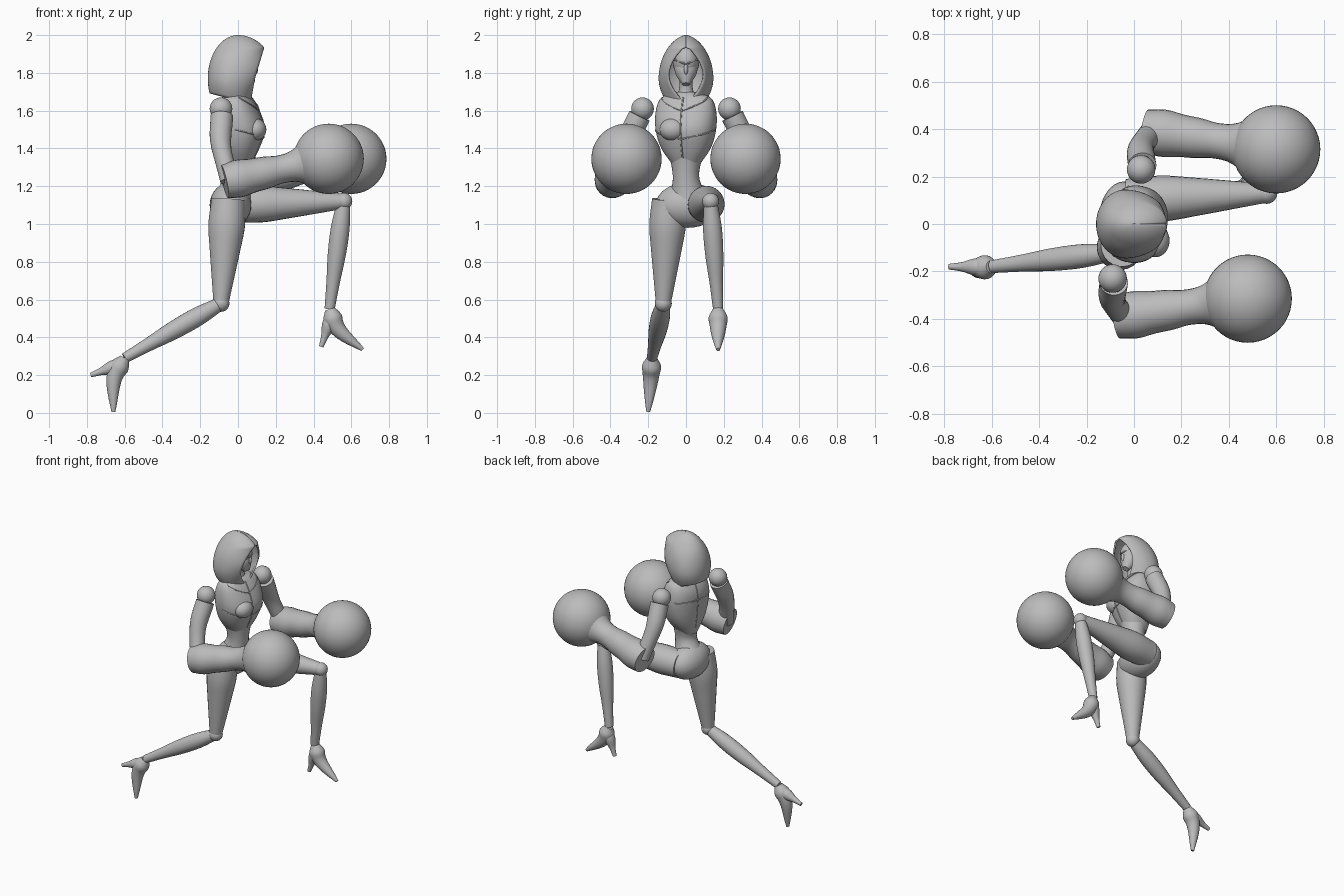
import bpy, bmesh, math
from mathutils import Vector, Matrix

if "Cube" in bpy.data.objects:
    bpy.data.objects.remove(bpy.data.objects["Cube"])

grey = bpy.data.materials.new("plain grey")
grey.use_nodes = True
grey.diffuse_color = (0.5, 0.5, 0.5, 1)
shader = next(node for node in grey.node_tree.nodes if node.type == "BSDF_PRINCIPLED")
shader.inputs["Base Color"].default_value = grey.diffuse_color


def finish(name, bm):
    """Turn a bmesh into a smooth shaded grey object."""
    bmesh.ops.recalc_face_normals(bm, faces=bm.faces)
    mesh = bpy.data.meshes.new(name)
    bm.to_mesh(mesh)
    bm.free()
    mesh.materials.append(grey)
    part = bpy.data.objects.new(name, mesh)
    bpy.context.collection.objects.link(part)
    bpy.ops.object.select_all(action="DESELECT")
    bpy.context.view_layer.objects.active = part
    part.select_set(True)
    bpy.ops.object.shade_smooth_by_angle(angle=math.radians(40))
    return part


def spline(values, t):
    """Smooth curve through evenly spaced numbers or vectors, t from 0 to 1."""
    padded = [values[0] * 2 - values[1], *values, values[-1] * 2 - values[-2]]
    i = min(int(t * (len(values) - 1)), len(values) - 2)
    u = t * (len(values) - 1) - i
    before, start, end, after = padded[i:i + 4]
    leave, arrive = (end - before) / 2, (after - start) / 2
    return (start + leave * u + ((end - start) * 3 - leave * 2 - arrive) * u ** 2
            + ((start - end) * 2 + leave + arrive) * u ** 3)


def skin(name, rings, closed=True):
    """Bridge rings of points; closed rings get capped ends."""
    bm = bmesh.new()
    loops = [[bm.verts.new(point) for point in ring] for ring in rings]
    count = len(loops[0])
    for lower, upper in zip(loops, loops[1:]):
        for i in range(count if closed else count - 1):
            j = (i + 1) % count
            bm.faces.new((lower[i], lower[j], upper[j], upper[i]))
    if closed:
        bm.faces.new(loops[0])
        bm.faces.new(loops[-1])
    return finish(name, bm)


def limb(name, path, radii, steps=20, sides=24):
    """Round tube along a smooth path, its radius following its own curve."""
    path = [Vector(point) for point in path]
    centres = [spline(path, i / steps) for i in range(steps + 1)]
    rings = []
    for i, centre in enumerate(centres):
        along = (centres[min(i + 1, steps)] - centres[max(i - 1, 0)]).normalized()
        side = along.cross(Vector((0, 1, 1))).normalized()
        up = along.cross(side)
        radius = spline(radii, i / steps)
        turns = [math.tau * k / sides for k in range(sides)]
        rings.append([centre + (side * math.cos(a) + up * math.sin(a)) * radius for a in turns])
    return skin(name, rings)


def ball(name, centre, size, segments=32):
    bm = bmesh.new()
    bmesh.ops.create_uvsphere(bm, u_segments=segments, v_segments=segments // 2, radius=1)
    bmesh.ops.scale(bm, vec=size, verts=bm.verts)
    bmesh.ops.translate(bm, vec=centre, verts=bm.verts)
    return finish(name, bm)


# Chest: height, half width, front depth and back depth from waist to neck
chest_rows = [Vector(row) for row in (
    (1.3, 0.06, 0.06, 0.08), (1.4, 0.13, 0.11, 0.1), (1.5, 0.16, 0.14, 0.11),
    (1.6, 0.16, 0.11, 0.11), (1.67, 0.13, 0.07, 0.08), (1.7, 0.04, 0.04, 0.04))]
chest_turn = Matrix.Rotation(math.radians(-12), 3, "Z")


def chest_point(t, angle):
    height, width, front, back = spline(chest_rows, t)
    c, s = math.cos(angle), math.sin(angle)
    x = math.copysign(abs(c) ** 0.85, c) * (front if c > 0 else back)
    y = math.copysign(abs(s) ** 0.85, s) * width
    return chest_turn @ Vector((x, y, height))


skin("chest", [[chest_point(i / 24, math.tau * k / 40) for k in range(40)] for i in range(25)])


def seam(name, low, high, first, last):
    """Fine cord over the chest from one height and angle to another."""
    path = [chest_point(low + (high - low) * i / 8, first + (last - first) * i / 8) for i in range(9)]
    limb(name, path, [0.004, 0.004], sides=6)


seam("front_seam", 0.1, 0.8, 0, 0)
seam("back_seam", 0.1, 0.8, math.pi, math.pi)
seam("back_cross_seam", 0.5, 0.5, 2, 4.3)
for side, label in ((-1, "right"), (1, "left")):
    ball(label + "_bust", (0.07 - 0.02 * side, 0.07 * side, 1.5), (0.06, 0.07, 0.06))
    seam(label + "_collar_seam", 0.6, 0.8, 0, 1.2 * side)
    seam(label + "_rib_seam", 0.3, 0.4, 0, 1.5 * side)

# Waist and hips
limb("abdomen", [(-0.03, 0.01, 1.13), (0, 0, 1.25), (0, 0, 1.37)], [0.1, 0.07, 0.09])
ball("pelvis", (-0.04, 0.01, 1.1), (0.11, 0.17, 0.12))

# Neck and masked head
limb("neck", [(0, 0, 1.66), (0.02, 0, 1.8)], [0.05, 0.035, 0.04])
ball("head", (0.01, 0, 1.86), (0.09, 0.07, 0.09))
limb("jaw", [(0.02, 0, 1.85), (0.07, 0, 1.74)], [0.065, 0.055, 0.02])
limb("mask_edge", [(0.06, -0.06, 1.87), (0.1, 0, 1.85), (0.06, 0.06, 1.87)], [0.006, 0.006], sides=8)
ball("nose", (0.09, 0, 1.82), (0.016, 0.012, 0.03), 16)

# Hood: a dome of arcs, pinched below, open towards the face
rings = []
for i in range(41):
    phi = math.radians(1 + 109 * i / 40)
    rise, reach = math.cos(phi), math.sin(phi)
    z = 1.77 + 0.23 * rise
    dip = max(0, -rise) / 6
    half_width = 0.145 * reach ** (1.2 if rise > 0 else 4)
    front = min(reach / 5, 0.09 + (z - 1.77) * 0.3)
    level = min(max((z - dip - 1.64) / 0.3, 0), 1)
    gap = max(0.095 * abs(math.sin(math.pi * level)) ** 0.8, half_width / 100)
    fold = math.asin(gap / half_width)
    back = 0.16 * reach
    middle = (front - back) / 2
    ring = []
    for k in range(49):
        a = (k / 24 - 1) * (math.pi - fold)
        c = -math.cos(a)
        x = middle + c * ((front - middle) / math.cos(fold) if c > 0 else middle + back)
        ring.append((x, half_width * math.sin(a), z - dip * (c + 1) / 2))
    rings.append(ring)
hood = skin("hood", rings, closed=False)
cloth = hood.modifiers.new("cloth thickness", "SOLIDIFY")
cloth.thickness = 0.01
cloth.offset = -1

# Arms: the left one reaches further forward than the right
for side, label in ((-1, "right"), (1, "left")):
    def place(x, y, z):
        return Vector((x + 0.06 * side, y * side, z))

    shoulder, elbow, fist = place(-0.03, 0.23, 1.61), place(0.015, 0.39, 1.23), place(0.54, 0.315, 1.345)
    ball(label + "_shoulder", shoulder, (0.06, 0.06, 0.06))
    limb(label + "_upper_arm", [shoulder.lerp(elbow, 0.1), place(-0.03, 0.32, 1.42), elbow],
         [0.06, 0.058, 0.05, 0.05])
    limb(label + "_gauntlet", [elbow.lerp(fist, -0.05), elbow.lerp(fist, 0.8)],
         [0.09, 0.1, 0.09, 0.085, 0.075, 0.085, 0.13])
    ball(label + "_glove", fist, (0.186, 0.186, 0.186), 48)


# Legs with high heeled shoes
def leg(label, hip, knee, ankle, toe, heel):
    hip, knee, ankle, toe, heel = map(Vector, (hip, knee, ankle, toe, heel))
    instep = ankle.lerp(toe, 0.4).lerp(heel, 0.2)
    limb(label + "_thigh", [hip, knee], [0.09, 0.097, 0.08, 0.06, 0.04])
    ball(label + "_knee", knee, (0.045, 0.045, 0.045), 20)
    limb(label + "_shin", [knee, ankle], [0.035, 0.05, 0.048, 0.036, 0.027])
    limb(label + "_shoe", [ankle, instep, toe], [0.027, 0.05, 0.045, 0.037, 0.025, 0.01])
    limb(label + "_heel", [ankle.lerp(instep, 0.3), heel], [0.035, 0.036, 0.02, 0.012])


leg("right", (-0.05, -0.09, 1.13), (-0.09, -0.12, 0.58), (-0.6, -0.18, 0.29),
    (-0.66, -0.2, 0.005), (-0.78, -0.18, 0.2))
leg("left", (-0.03, 0.1, 1.1), (0.56, 0.13, 1.12), (0.485, 0.17, 0.55),
    (0.66, 0.17, 0.335), (0.44, 0.17, 0.35))
